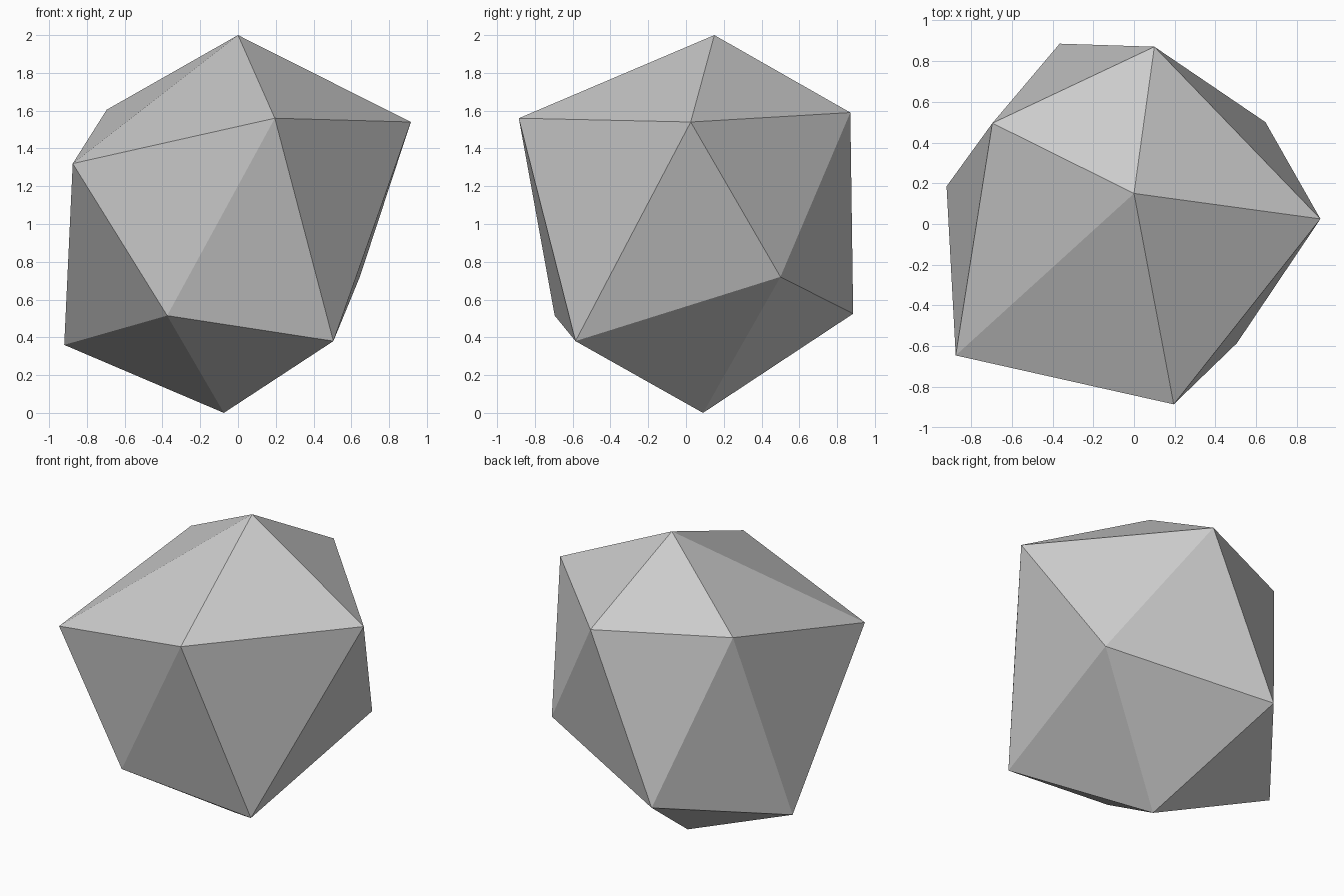
import bpy
import bmesh

cube = bpy.data.objects.get("Cube")
if cube:
    bpy.data.objects.remove(cube, do_unlink=True)

# Plain stone grey
grey = bpy.data.materials.new("stone_grey")
grey.use_nodes = True
colour = (0.6, 0.6, 0.6, 1)
grey.diffuse_color = colour
grey.node_tree.nodes["Principled BSDF"].inputs["Base Color"].default_value = colour

# Uneven twenty-sided rock: two poles and two staggered rings of five
top = (0, 0.15, 2)
bottom = (-0.075, 0.09, 0)
upper = [(0.915, 0.025, 1.54), (0.1, 0.87, 1.59), (-0.695, 0.495, 1.605),
         (-0.875, -0.645, 1.32), (0.195, -0.885, 1.56)]
lower = [(0.645, 0.5, 0.72), (-0.365, 0.885, 0.525), (-0.92, 0.185, 0.36),
         (-0.375, -0.695, 0.515), (0.505, -0.585, 0.38)]

bm = bmesh.new()
t, b = bm.verts.new(top), bm.verts.new(bottom)
u = [bm.verts.new(p) for p in upper]
w = [bm.verts.new(p) for p in lower]
for i in range(5):
    j = (i + 1) % 5
    bm.faces.new((t, u[i], u[j]))       # cap
    bm.faces.new((u[i], w[i], u[j]))    # band, pointing down
    bm.faces.new((u[j], w[i], w[j]))    # band, pointing up
    bm.faces.new((b, w[j], w[i]))       # base
bmesh.ops.recalc_face_normals(bm, faces=bm.faces)

mesh = bpy.data.meshes.new("rock")
bm.to_mesh(mesh)
bm.free()
mesh.materials.append(grey)
rock = bpy.data.objects.new("rock", mesh)
bpy.context.collection.objects.link(rock)
